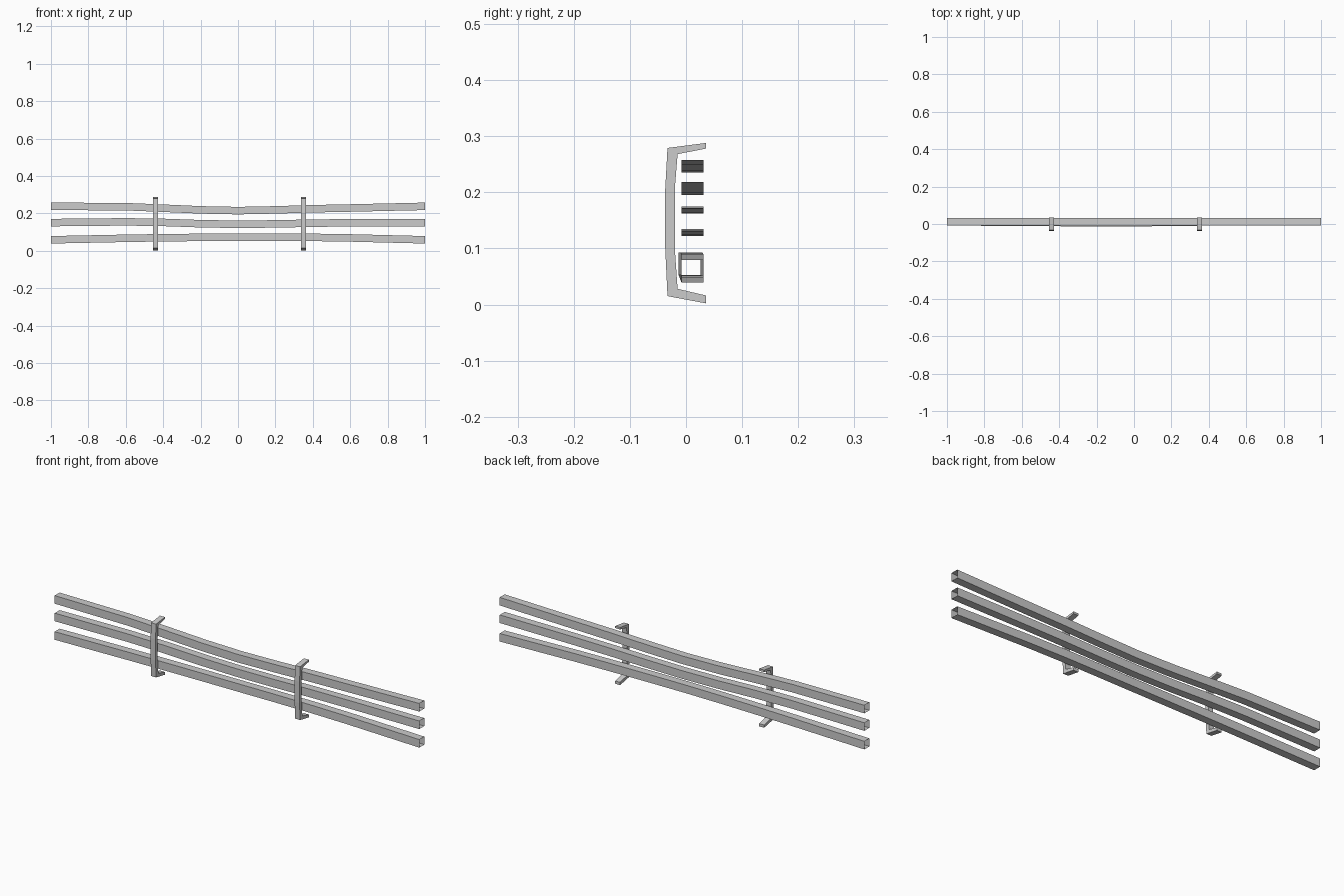
import bpy, bmesh

cube = bpy.data.objects.get("Cube")
if cube:
    bpy.data.objects.remove(cube)

steel = bpy.data.materials.new("galvanised grey")
steel.use_nodes = True
steel.diffuse_color = (0.6, 0.6, 0.6, 1)
steel.node_tree.nodes["Principled BSDF"].inputs["Base Color"].default_value = (0.6, 0.6, 0.6, 1)


def make_object(name, bm):
    bmesh.ops.recalc_face_normals(bm, faces=bm.faces)
    mesh = bpy.data.meshes.new(name)
    bm.to_mesh(mesh)
    bm.free()
    mesh.materials.append(steel)
    obj = bpy.data.objects.new(name, mesh)
    bpy.context.collection.objects.link(obj)


def sweep(rings, capped):
    """Join successive rings of points with quads."""
    bm = bmesh.new()
    loops = [[bm.verts.new(p) for p in ring] for ring in rings]
    n = len(loops[0])
    for a, b in zip(loops, loops[1:]):
        for i in range(n):
            j = (i + 1) % n
            bm.faces.new((a[i], a[j], b[j], b[i]))
    if capped:
        bm.faces.new(loops[0])
        bm.faces.new(loops[-1])
    return bm


# Rails: open square tubes, bent slightly along their length
HALF_Y, HALF_Z = 0.0195, 0.02
stations = (-1, -0.6, -0.4, -0.2, 0, 0.2, 0.4, 0.6, 1)
rails = {
    "upper_rail": (0.238, 0.236, 0.228, 0.219, 0.215, 0.219, 0.225, 0.229, 0.238),
    "middle_rail": (0.151, 0.155, 0.152, 0.145, 0.142, 0.144, 0.148, 0.15, 0.151),
    "lower_rail": (0.059, 0.067, 0.07, 0.072, 0.073, 0.073, 0.072, 0.069, 0.059),
}
# Sideways bend of the lower rail only
lower_bend = (0, -0.003, -0.004, -0.005, -0.005, -0.003, -0.001, 0, 0)
for name, heights in rails.items():
    rings = []
    for x, z, bend in zip(stations, heights, lower_bend):
        y = 0.0115 + (bend if name == "lower_rail" else 0)
        rings.append([(x, y + sy * HALF_Y, z + sz * HALF_Z)
                      for sy, sz in ((-1, -1), (1, -1), (1, 1), (-1, 1))])
    make_object(name, sweep(rings, False))

# Brackets: bent C-shaped straps in front of the rails
profile = [(0.036, 0.288), (-0.033, 0.279), (-0.037, 0.206), (-0.037, 0.1),
           (-0.033, 0.015), (0.036, 0.002), (0.036, 0.016), (-0.015, 0.028),
           (-0.02, 0.1), (-0.02, 0.206), (-0.015, 0.268), (0.036, 0.278)]
for name, x in (("right_bracket", -0.44), ("left_bracket", 0.35)):
    rings = [[(x + side * 0.0135, y, z) for y, z in profile] for side in (-1, 1)]
    make_object(name, sweep(rings, True))
